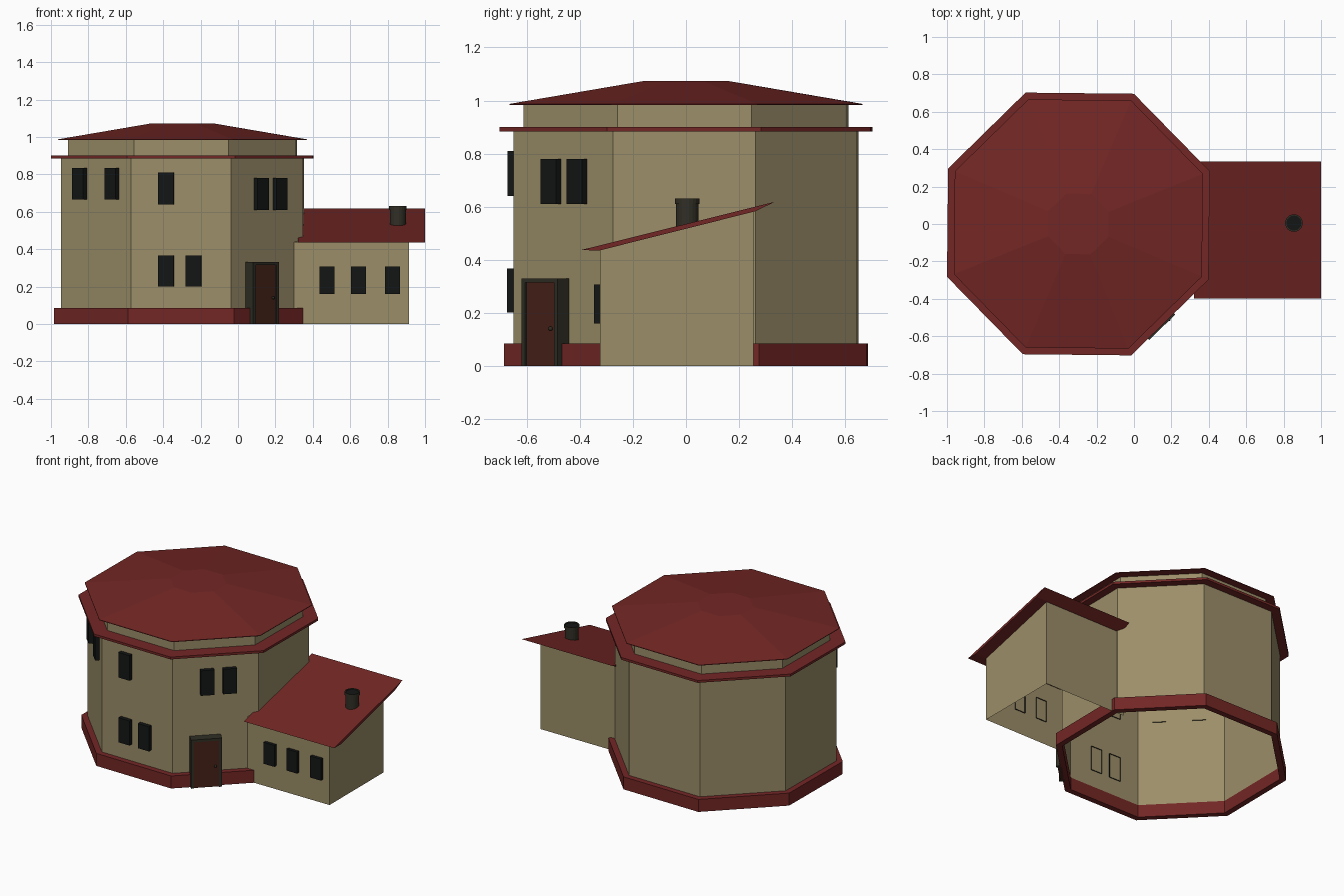
import bpy, bmesh, math

if "Cube" in bpy.data.objects:
    bpy.data.objects.remove(bpy.data.objects["Cube"])

CX = -0.2975                    # tower centre
TWIST = math.radians(-0.6)      # slight turn of the tower


def material(name, rgb):
    m = bpy.data.materials.new(name)
    m.diffuse_color = (*rgb, 1)
    m.use_nodes = True
    m.node_tree.nodes["Principled BSDF"].inputs["Base Color"].default_value = m.diffuse_color
    return m


WALL = material("wall_plaster", (0.33, 0.27, 0.14))
RED = material("red_tile", (0.17, 0.02, 0.018))
BLACK = material("dark_glass", (0.007, 0.008, 0.008))
TRIM = material("dark_trim", (0.03, 0.028, 0.018))
DOOR = material("door_wood", (0.065, 0.016, 0.009))


def finish(name, bm, mat):
    bmesh.ops.recalc_face_normals(bm, faces=bm.faces)
    me = bpy.data.meshes.new(name)
    bm.to_mesh(me)
    bm.free()
    me.materials.append(mat)
    ob = bpy.data.objects.new(name, me)
    bpy.context.collection.objects.link(ob)
    return ob


def loft(name, rings, mat, sides=8, centre=(CX, 0), bottom=True, top=True, closed=False):
    """Stack of regular polygons given as (radius, z)."""
    bm = bmesh.new()
    loops = []
    for r, z in rings:
        ring = []
        for i in range(sides):
            a = TWIST + 2 * math.pi * (i + 0.5) / sides
            ring.append(bm.verts.new((centre[0] + r * math.cos(a), centre[1] + r * math.sin(a), z)))
        loops.append(ring)
    pairs = list(zip(loops, loops[1:]))
    if closed:
        pairs.append((loops[-1], loops[0]))
    for lo, hi in pairs:
        for i in range(sides):
            j = (i + 1) % sides
            bm.faces.new((lo[i], lo[j], hi[j], hi[i]))
    if bottom and not closed:
        bm.faces.new(loops[0])
    if top and not closed:
        bm.faces.new(loops[-1])
    return finish(name, bm, mat)


def wall_box(name, angle, d, t, z, mat, centre=(CX, 0), twist=TWIST, open_back=False):
    """Box on a wall facing 'angle': d = distance out, t = along the wall, z = height ranges."""
    a = math.radians(angle) + twist
    c, s = math.cos(a), math.sin(a)
    bm = bmesh.new()
    v = [bm.verts.new((centre[0] + dd * c - tt * s, centre[1] + dd * s + tt * c, zz))
         for dd in d for tt in t for zz in z]
    quads = [(4, 5, 7, 6), (0, 1, 5, 4), (2, 3, 7, 6), (0, 2, 6, 4), (1, 3, 7, 5)]
    if not open_back:
        quads.append((0, 1, 3, 2))
    for q in quads:
        bm.faces.new([v[i] for i in q])
    return finish(name, bm, mat)


def extrude_x(name, profile, x0, x1, mat, skip=()):
    """Prism along x from a (y, z) profile; skip lists edges or ends left open."""
    bm = bmesh.new()
    a = [bm.verts.new((x0, y, z)) for y, z in profile]
    b = [bm.verts.new((x1, y, z)) for y, z in profile]
    n = len(profile)
    for i in range(n):
        if i not in skip:
            j = (i + 1) % n
            bm.faces.new((a[i], a[j], b[j], b[i]))
    if "left" not in skip:
        bm.faces.new(a)
    bm.faces.new(b)
    return finish(name, bm, mat)


# Octagonal tower
loft("tower_walls", [(0.70, 0), (0.70, 0.89)], WALL, bottom=False)
loft("base_band", [(0.699, 0), (0.74, 0), (0.74, 0.085), (0.699, 0.085)], RED, closed=True)
loft("eave_ledge", [(0.757, 0.884), (0.757, 0.90)], RED)
loft("upper_band", [(0.66, 0.89), (0.66, 0.985)], WALL)
loft("tower_roof", [(0.718, 0.983), (0.718, 0.987), (0.175, 1.073)], RED)

# Side wing with sloping roof
extrude_x("wing_walls", [(-0.325, 0), (0.255, 0), (0.255, 0.581), (-0.325, 0.437)],
          0.30, 0.915, WALL, skip=(0, "left"))
extrude_x("wing_roof", [(-0.397, 0.436), (-0.325, 0.435), (0.26, 0.582), (0.335, 0.618)],
          0.32, 1.0, RED)

# Chimney with dark opening
chimney = (0.855, 0.005)
loft("chimney", [(0.043, 0.51), (0.043, 0.61), (0.047, 0.61), (0.047, 0.63), (0.04, 0.63), (0.04, 0.62)],
     TRIM, sides=20, centre=chimney, top=False)
loft("chimney_opening", [(0.041, 0.618), (0.041, 0.624)], BLACK, sides=20, centre=chimney)

# Tower windows: wall angle, centre along wall, bottom, top
windows = [(-90, -0.081, 0.64, 0.81), (-90, -0.081, 0.20, 0.367), (-90, 0.066, 0.20, 0.367),
           (-135, -0.112, 0.666, 0.835), (-135, 0.136, 0.666, 0.835),
           (-45, -0.054, 0.61, 0.78), (-45, 0.086, 0.61, 0.78)]
for n, (ang, t, z0, z1) in enumerate(windows, 1):
    wall_box(f"tower_window_{n}", ang, (0.64, 0.674), (t - 0.042, t + 0.042), (z0, z1), BLACK, open_back=True)

# Wing windows
for n, x in enumerate((0.475, 0.645, 0.825), 1):
    wall_box(f"wing_window_{n}", -90, (0.318, 0.346), (x - 0.04, x + 0.04), (0.16, 0.306), BLACK,
             centre=(0, 0), twist=0, open_back=True)

# Door with frame and knob
T = -0.066
for side, name in ((-1, "left"), (1, "right")):
    t = sorted((T + side * 0.097, T + side * 0.078))
    wall_box(f"door_frame_{name}", -45, (0.648, 0.708), t, (0, 0.33), TRIM)
wall_box("door_frame_top", -45, (0.648, 0.708), (T - 0.078, T + 0.078), (0.314, 0.33), TRIM)
wall_box("door", -45, (0.648, 0.700), (T - 0.078, T + 0.078), (0, 0.314), DOOR)
a = math.radians(-45) + TWIST
kt = T + 0.056
bpy.ops.mesh.primitive_uv_sphere_add(
    segments=12, ring_count=8, radius=0.008,
    location=(CX + 0.705 * math.cos(a) - kt * math.sin(a), 0.705 * math.sin(a) + kt * math.cos(a), 0.14))
bpy.context.object.name = "door_knob"
bpy.context.object.data.materials.append(TRIM)
bpy.ops.object.shade_smooth_by_angle()
